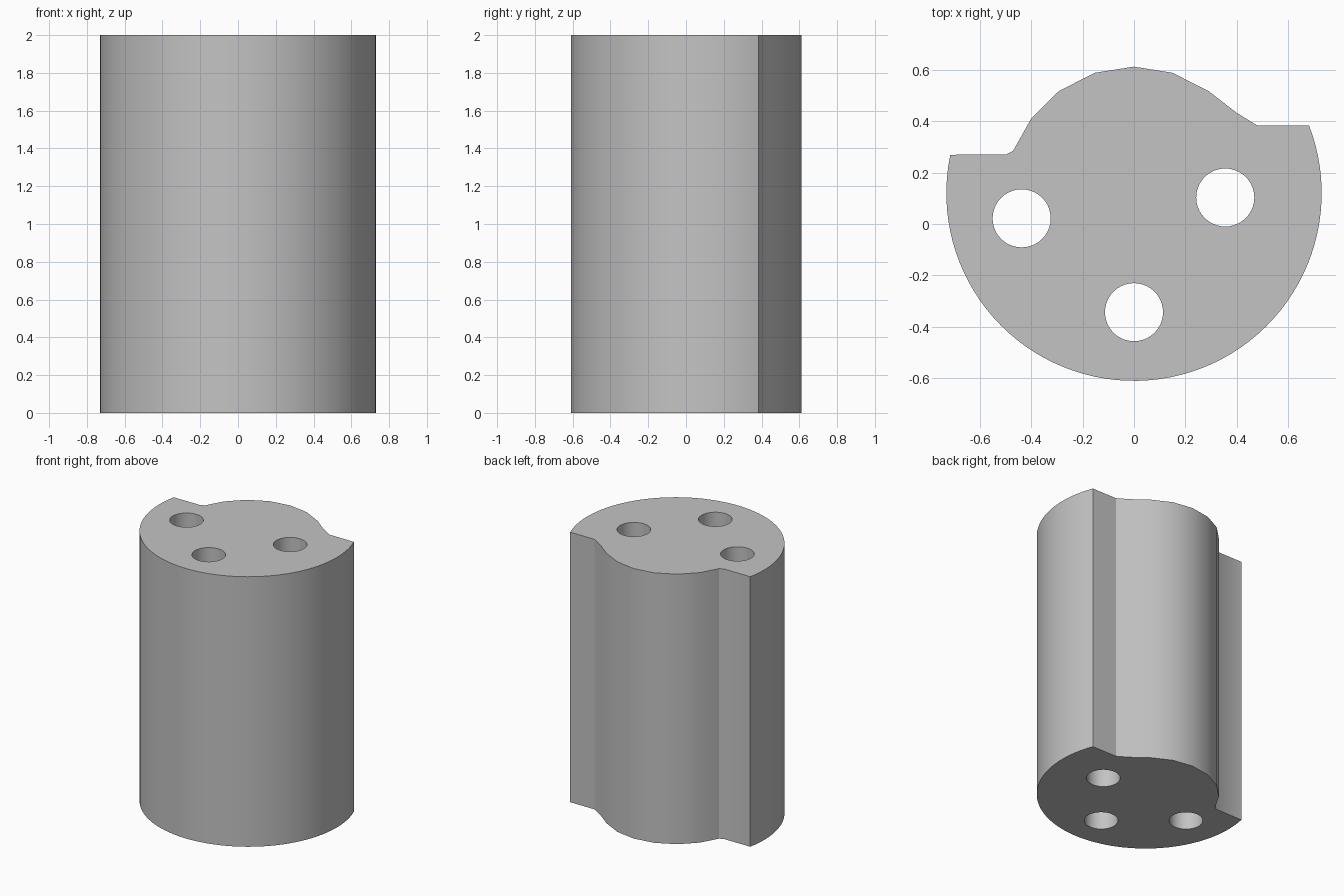
import bpy, bmesh
from math import sin, cos, radians
from mathutils import Vector

cube = bpy.data.objects.get("Cube")
if cube:
    bpy.data.objects.remove(cube, do_unlink=True)

HEIGHT = 2.0


def arc(cx, cy, r, start, end, steps):
    """Points along an arc, in degrees."""
    angles = [radians(start + (end - start) * i / steps) for i in range(steps + 1)]
    return [(cx + r * cos(a), cy + r * sin(a)) for a in angles]


def add_loop(bm, points):
    verts = [bm.verts.new((x, y, 0)) for x, y in points]
    for a, b in zip(verts, verts[1:] + verts[:1]):
        bm.edges.new((a, b))


# Grey material
grey = bpy.data.materials.new("plain grey")
grey.use_nodes = True
colour = (0.55, 0.55, 0.55, 1)
grey.diffuse_color = colour
grey.node_tree.nodes["Principled BSDF"].inputs["Base Color"].default_value = colour

# Body outline: round front, stepped shoulders and a rounded back lobe
outline = arc(0, 0.12, 0.73, 168.2, 381.1, 64)
outline += [(0.48, 0.383), (0.40, 0.432), (0.29, 0.517), (0.15, 0.588),
            (0, 0.612), (-0.153, 0.588), (-0.292, 0.517), (-0.40, 0.41),
            (-0.47, 0.285), (-0.497, 0.27)]
bm = bmesh.new()
add_loop(bm, outline)

# Three lengthwise bores
for x, y in [(-0.437, 0.022), (0.355, 0.103), (0, -0.343)]:
    add_loop(bm, arc(x, y, 0.113, 0, 360, 40)[:-1])

# Fill the section around the bores and extrude it to full height
bmesh.ops.triangle_fill(bm, edges=bm.edges[:], use_beauty=True, normal=Vector((0, 0, 1)))
result = bmesh.ops.extrude_face_region(bm, geom=bm.faces[:], use_keep_orig=True)
top = [g for g in result["geom"] if isinstance(g, bmesh.types.BMVert)]
bmesh.ops.translate(bm, verts=top, vec=(0, 0, HEIGHT))
bmesh.ops.recalc_face_normals(bm, faces=bm.faces[:])

mesh = bpy.data.meshes.new("bored_cylinder_body")
bm.to_mesh(mesh)
bm.free()
mesh.materials.append(grey)
body = bpy.data.objects.new("bored_cylinder_body", mesh)
bpy.context.collection.objects.link(body)

# Smooth walls, crisp corners
bpy.ops.object.select_all(action="DESELECT")
body.select_set(True)
bpy.context.view_layer.objects.active = body
bpy.ops.object.shade_smooth_by_angle(angle=radians(30))
